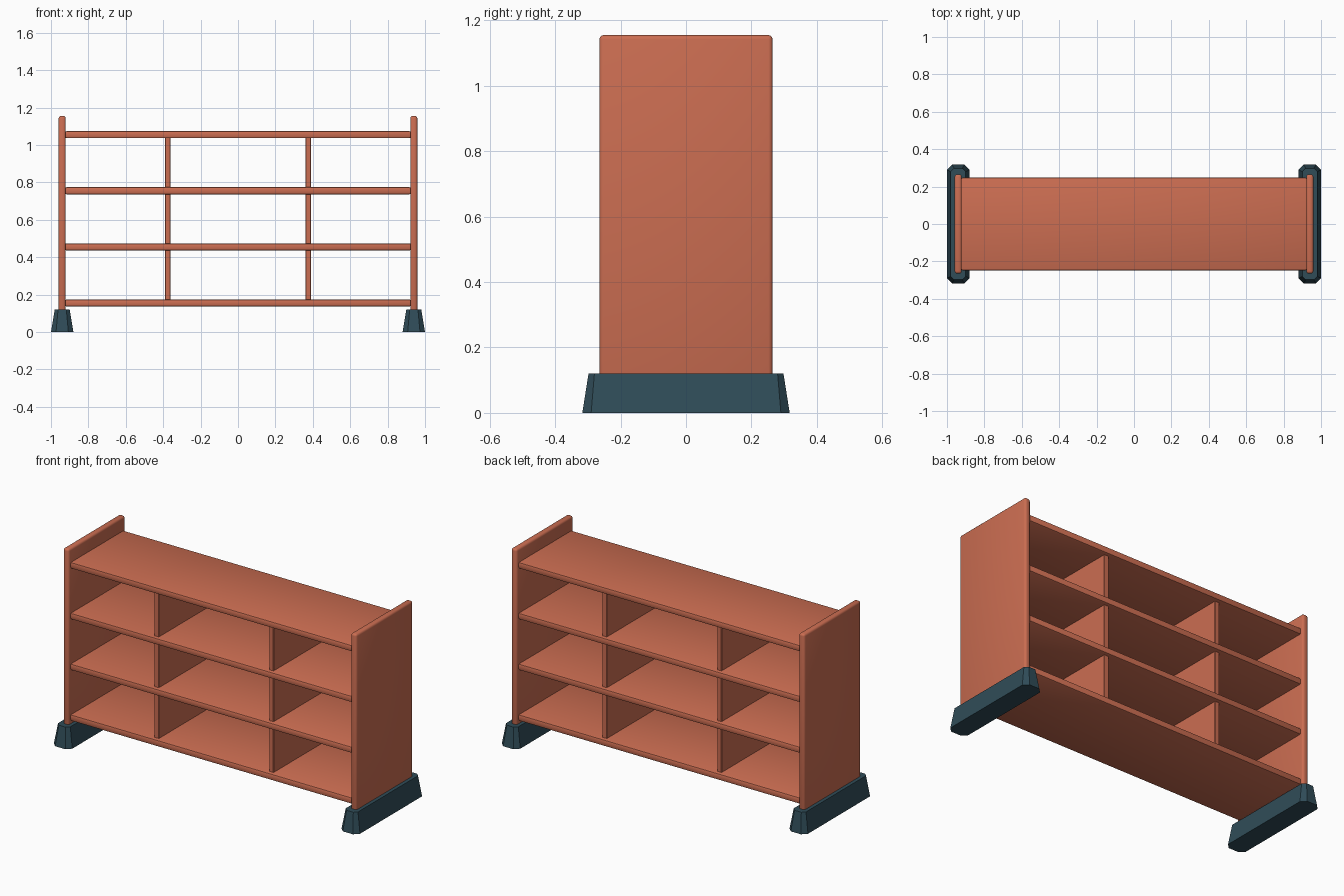
import bpy, bmesh
from mathutils import Vector

if "Cube" in bpy.data.objects:
    bpy.data.objects.remove(bpy.data.objects["Cube"])


def material(name, rgb):
    m = bpy.data.materials.new(name)
    m.diffuse_color = (*rgb, 1)
    m.use_nodes = True
    m.node_tree.nodes["Principled BSDF"].inputs["Base Color"].default_value = m.diffuse_color
    return m


coral = material("coral", (0.597, 0.153, 0.083))
slate = material("dark slate blue", (0.029, 0.072, 0.097))


def finish(name, bm, mat, smooth=False):
    bmesh.ops.recalc_face_normals(bm, faces=bm.faces[:])
    me = bpy.data.meshes.new(name)
    bm.to_mesh(me)
    bm.free()
    me.materials.append(mat)
    ob = bpy.data.objects.new(name, me)
    bpy.context.collection.objects.link(ob)
    if smooth:
        bpy.ops.object.select_all(action='DESELECT')
        ob.select_set(True)
        bpy.context.view_layer.objects.active = ob
        bpy.ops.object.shade_smooth_by_angle(angle=0.6)
    return ob


def board(name, lo, hi, bevel, segments=2):
    lo, hi = Vector(lo), Vector(hi)
    bm = bmesh.new()
    bmesh.ops.create_cube(bm, size=1)
    for v in bm.verts:
        v.co = (lo + hi) / 2 + v.co * (hi - lo)
    bmesh.ops.bevel(bm, geom=bm.edges[:], offset=bevel, segments=segments,
                    profile=0.5, affect='EDGES')
    return finish(name, bm, coral, True)


def foot(name, cx):
    # tapered block with cut corners
    bm = bmesh.new()
    rings = []
    for hx, hy, c, z in ((0.06, 0.317, 0.027, 0), (0.04, 0.298, 0.018, 0.12)):
        pts = [(hx, hy - c), (hx - c, hy), (c - hx, hy), (-hx, hy - c),
               (-hx, c - hy), (c - hx, -hy), (hx - c, -hy), (hx, c - hy)]
        rings.append([bm.verts.new((cx + x, y, z)) for x, y in pts])
    low, top = rings
    for i in range(8):
        j = (i + 1) % 8
        bm.faces.new((low[i], low[j], top[j], top[i]))
    bm.faces.new(low[::-1])
    bm.faces.new(top)
    return finish(name, bm, slate)


# End panels and feet
for side, s in (("left", -1), ("right", 1)):
    cx = s * 0.94
    board(f"{side}_end_panel", (cx - 0.019, -0.265, 0.10),
          (cx + 0.019, 0.265, 1.155), 0.013, 3)
    foot(f"{side}_foot", cx)

# Shelves
shelf_z = [0.155 + 0.3 * i for i in range(4)]
for i, z in enumerate(shelf_z):
    board(f"shelf_{i + 1}", (-0.925, -0.248, z - 0.019),
          (0.925, 0.248, z + 0.019), 0.009)

# Dividers in each open bay
for i in range(3):
    for side, s in (("left", -1), ("right", 1)):
        x = s * 0.375
        board(f"{side}_divider_{i + 1}", (x - 0.015, -0.225, shelf_z[i] + 0.015),
              (x + 0.015, 0.225, shelf_z[i + 1] - 0.015), 0.003, 1)
